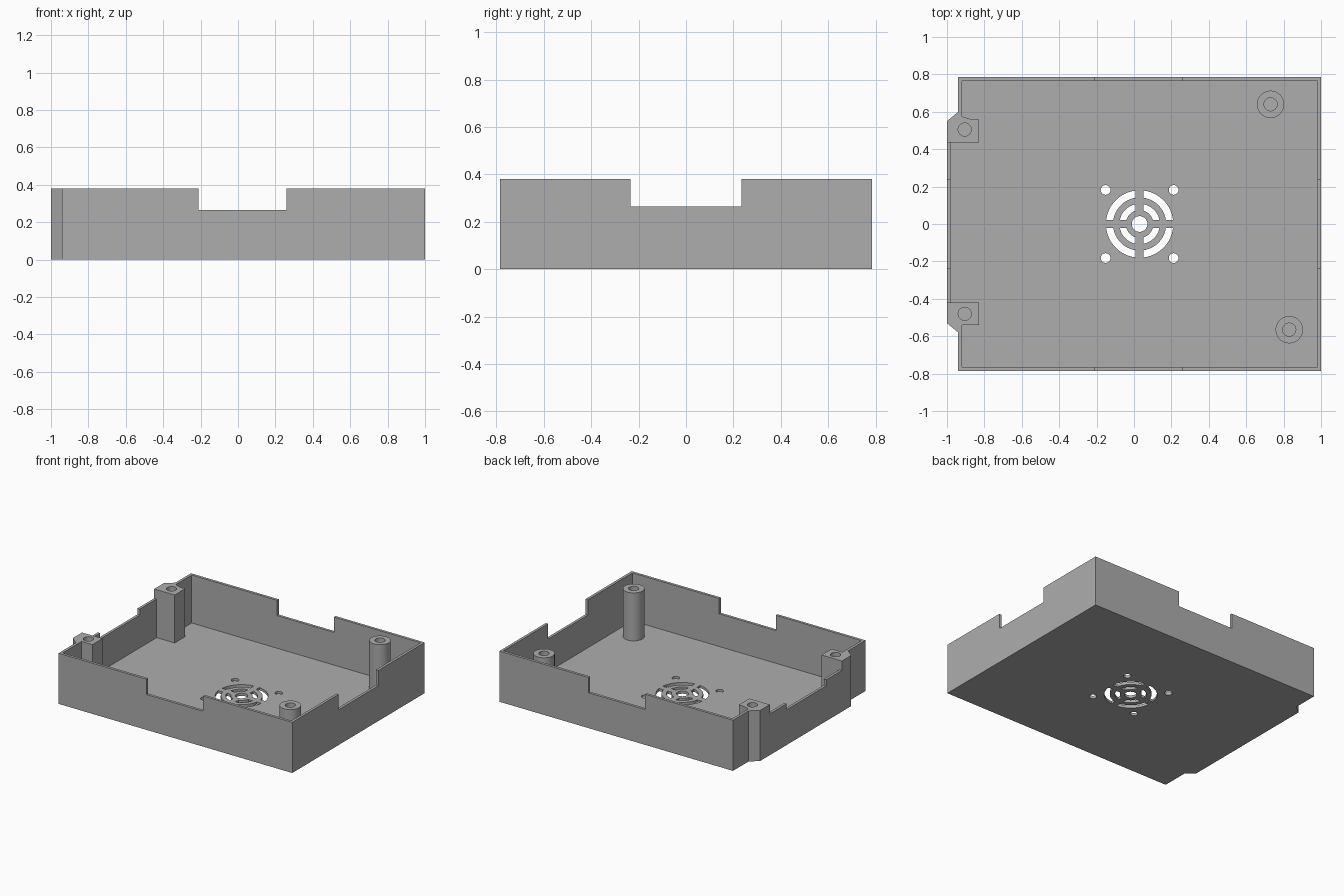
import bpy, bmesh
from math import pi, sin, cos, asin, radians

cube = bpy.data.objects.get("Cube")
if cube:
    bpy.data.objects.remove(cube, do_unlink=True)

HEIGHT, FLOOR = 0.38, 0.02
NOTCH_Z, LOW_RIM_Z = 0.265, 0.31

grey = bpy.data.materials.new("plain grey plastic")
grey.use_nodes = True
colour = (0.42, 0.42, 0.42, 1)
grey.diffuse_color = colour
grey.node_tree.nodes["Principled BSDF"].inputs["Base Color"].default_value = colour


def circle(x, y, r, n=40):
    return [(x + r * cos(2 * pi * i / n), y + r * sin(2 * pi * i / n)) for i in range(n)]


def slot(cx, cy, r0, r1, gap, quarter, n=12):
    """Quarter ring between two radii, with straight ends half a spoke from the axes."""
    pts = []
    for r, flip in ((r0, False), (r1, True)):
        a = asin(gap / r)
        arc = [quarter * pi / 2 + a + (pi / 2 - 2 * a) * i / n for i in range(n + 1)]
        if flip:
            arc.reverse()
        pts += [(cx + r * cos(t), cy + r * sin(t)) for t in arc]
    return pts


def extrude_section(name, loops, z0, z1):
    """Fill closed loops (inner loops become holes) and extrude from z0 to z1."""
    curve = bpy.data.curves.new(name, "CURVE")
    curve.dimensions = "2D"
    curve.fill_mode = "BOTH"
    curve.extrude = (z1 - z0) / 2
    for loop in loops:
        spline = curve.splines.new("POLY")
        spline.points.add(len(loop) - 1)
        for p, (x, y) in zip(spline.points, loop):
            p.co = (x, y, 0, 1)
        spline.use_cyclic_u = True
    temp = bpy.data.objects.new(name + " section", curve)
    bpy.context.collection.objects.link(temp)
    bpy.context.view_layer.update()
    mesh = bpy.data.meshes.new_from_object(
        temp.evaluated_get(bpy.context.evaluated_depsgraph_get()))
    bpy.data.objects.remove(temp, do_unlink=True)
    bm = bmesh.new()
    bm.from_mesh(mesh)
    bmesh.ops.remove_doubles(bm, verts=bm.verts, dist=0.0001)
    bmesh.ops.translate(bm, verts=bm.verts, vec=(0, 0, (z0 + z1) / 2))
    bmesh.ops.recalc_face_normals(bm, faces=bm.faces)
    bm.to_mesh(mesh)
    bm.free()
    mesh.name = name
    mesh.materials.clear()
    mesh.materials.append(grey)
    obj = bpy.data.objects.new(name, mesh)
    bpy.context.collection.objects.link(obj)
    return obj


def cut_box(target, x0, x1, y0, y1, z0, z1):
    """Cut a box-shaped gap out of the target."""
    box = extrude_section("notch_cutter", [[(x0, y0), (x1, y0), (x1, y1), (x0, y1)]], z0, z1)
    mod = target.modifiers.new("notch", "BOOLEAN")
    mod.operation = "DIFFERENCE"
    mod.solver = "EXACT"
    mod.object = box
    bpy.context.view_layer.objects.active = target
    bpy.ops.object.modifier_apply(modifier=mod.name)
    bpy.data.objects.remove(box, do_unlink=True)


# Plan outline, with a shallow bulge on the -x side
outer = [(-0.94, -0.785), (1, -0.785), (1, 0.785), (-0.94, 0.785),
         (-0.94, 0.6), (-1, 0.55), (-1, -0.53), (-0.94, -0.58)]
# Inside of the walls, running round the two square posts
inner = [(-0.92, -0.765), (0.98, -0.765), (0.98, 0.765), (-0.92, 0.765),
         (-0.92, 0.575), (-0.87, 0.56), (-0.83, 0.56), (-0.83, 0.435), (-0.98, 0.435),
         (-0.98, -0.42), (-0.83, -0.42), (-0.83, -0.54), (-0.92, -0.54)]

# Floor with the fan grille and its screw holes
fx, fy = 0.03, 0
holes = [circle(fx, fy, 0.042)]
for q in range(4):
    holes.append(slot(fx, fy, 0.074, 0.108, 0.022, q))
    holes.append(slot(fx, fy, 0.142, 0.18, 0.022, q))
for sx in (-1, 1):
    for sy in (-1, 1):
        holes.append(circle(fx + sx * 0.182, fy + sy * 0.182, 0.026, 24))
floor = extrude_section("floor", [outer] + holes, 0, FLOOR)

# Walls and square screw posts
post_holes = [circle(-0.905, y, 0.035) for y in (0.505, -0.48)]
walls = extrude_section("walls_with_square_posts", [outer, inner] + post_holes, FLOOR, HEIGHT)
cut_box(walls, -0.21, 0.26, -0.9, 0.9, NOTCH_Z, 0.5)
cut_box(walls, -1.1, 1.1, -0.235, 0.235, NOTCH_Z, 0.5)
# Lower rim between the square posts
cut_box(walls, -1.1, -0.95, -0.42, 0.435, LOW_RIM_Z, 0.5)

# Round screw posts
posts = [extrude_section(name, [circle(x, y, 0.073), circle(x, y, 0.035)], FLOOR, HEIGHT)
         for name, x, y in (("back_round_post", 0.73, 0.64), ("front_round_post", 0.83, -0.565))]

# Smooth the round surfaces, keep the edges sharp
bpy.ops.object.select_all(action="DESELECT")
for obj in [floor, walls] + posts:
    obj.select_set(True)
bpy.context.view_layer.objects.active = walls
bpy.ops.object.shade_smooth_by_angle(angle=radians(30))
